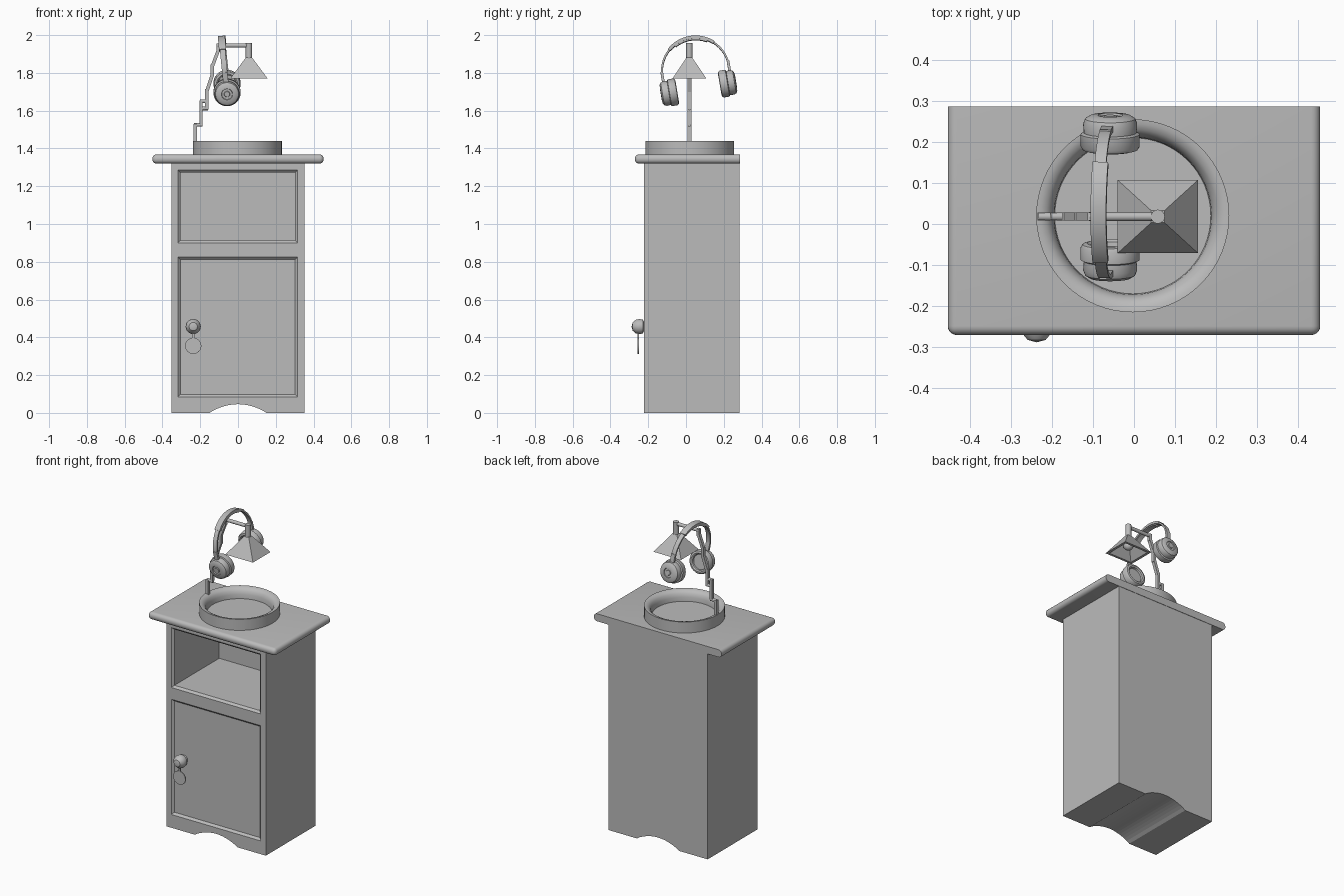
import bpy, bmesh
from math import radians, sqrt, pi, sin, cos
from mathutils import Matrix, Vector

if "Cube" in bpy.data.objects:
    bpy.data.objects.remove(bpy.data.objects["Cube"])

GREY = (0.5, 0.5, 0.5, 1)
grey = bpy.data.materials.new("plain grey")
grey.use_nodes = True
grey.diffuse_color = GREY
grey.node_tree.nodes["Principled BSDF"].inputs["Base Color"].default_value = GREY


def finish(bm, name, matrix=Matrix(), smooth=True):
    """Turn a bmesh into a named, shaded object."""
    bmesh.ops.remove_doubles(bm, verts=bm.verts, dist=0.0001)
    bmesh.ops.recalc_face_normals(bm, faces=bm.faces)
    bm.transform(matrix)
    mesh = bpy.data.meshes.new(name)
    bm.to_mesh(mesh)
    bm.free()
    ob = bpy.data.objects.new(name, mesh)
    bpy.context.collection.objects.link(ob)
    mesh.materials.append(grey)
    if smooth:
        bpy.ops.object.select_all(action='DESELECT')
        ob.select_set(True)
        bpy.context.view_layer.objects.active = ob
        bpy.ops.object.shade_smooth_by_angle(angle=radians(35))
    return ob


def lathe(name, profile, matrix=Matrix(), steps=40, smooth=True):
    """Spin (radius, height) points about z."""
    bm = bmesh.new()
    vs = [bm.verts.new((r, 0, z)) for r, z in profile]
    es = [bm.edges.new(pair) for pair in zip(vs, vs[1:])]
    bmesh.ops.spin(bm, geom=vs + es, cent=(0, 0, 0), axis=(0, 0, 1),
                   angle=2 * pi, steps=steps)
    return finish(bm, name, matrix, smooth)


def rod(name, p, q, radius):
    """Round bar between two points."""
    p, q = Vector(p), Vector(q)
    d = q - p
    turn = Vector((0, 0, 1)).rotation_difference(d).to_matrix().to_4x4()
    h = d.length
    return lathe(name, [(0, 0), (radius, 0), (radius, h), (0, h)],
                 Matrix.Translation(p) @ turn, 16)


def link(name, p, q, width, depth):
    """Flat bar between two points in the xz plane."""
    p, q = Vector(p), Vector(q)
    d = q - p
    turn = Vector((0, 0, 1)).rotation_difference(d).to_matrix().to_4x4()
    bm = bmesh.new()
    bmesh.ops.create_cube(bm, size=1)
    scale = Matrix.Diagonal((width, depth, d.length, 1))
    return finish(bm, name, Matrix.Translation((p + q) / 2) @ turn @ scale, False)


def prism(name, outline, y0, y1, grow=0):
    """Extrude an xz outline from y0 to y1; grow moves the y0 end outwards."""
    bm = bmesh.new()
    cx = sum(x for x, z in outline) / len(outline)
    cz = sum(z for x, z in outline) / len(outline)
    out = lambda v, c: v + (grow if v > c else -grow)
    a = [bm.verts.new((out(x, cx), y0, out(z, cz))) for x, z in outline]
    b = [bm.verts.new((x, y1, z)) for x, z in outline]
    bm.faces.new(a)
    bm.faces.new(b[::-1])
    for i in range(len(a)):
        j = (i + 1) % len(a)
        bm.faces.new((a[i], b[i], b[j], a[j]))
    return finish(bm, name, smooth=False)


def rect(x0, x1, z0, z1):
    return [(x0, z0), (x1, z0), (x1, z1), (x0, z1)]


def cut(ob, cutter):
    mod = ob.modifiers.new("cut", 'BOOLEAN')
    mod.operation = 'DIFFERENCE'
    mod.solver = 'EXACT'
    mod.object = cutter
    bpy.context.view_layer.objects.active = ob
    bpy.ops.object.modifier_apply(modifier=mod.name)
    bpy.data.objects.remove(cutter)


# Cabinet body with an arched foot
FRONT, BACK, HALF, TOP = -0.222, 0.284, 0.353, 1.325
arch = [(-0.15 + 0.3 * i / 16, 0.046 * sin(pi * i / 16) ** 0.8) for i in range(17)]
arch[0], arch[-1] = (-0.15, 0), (0.15, 0)
body = prism("cabinet_body", [(-HALF, 0)] + arch + [(HALF, 0), (HALF, TOP), (-HALF, TOP)],
             FRONT, BACK)

# Bevelled frames of the shelf and door, then the open shelf
IN = 0.013
cut(body, prism("shelf_frame", rect(-0.305, 0.303, 0.913, 1.272), FRONT - IN, FRONT + IN, 2 * IN))
cut(body, prism("door_frame", rect(-0.305, 0.303, 0.098, 0.812), FRONT - IN, FRONT + IN, 2 * IN))
cut(body, prism("shelf_space", rect(-0.305, 0.303, 0.913, 1.272), FRONT, 0.245))

# Table top, rounded everywhere but the back
bm = bmesh.new()
bmesh.ops.create_cube(bm, size=1)
bm.transform(Matrix.Translation((0, 0.008, 1.344)) @ Matrix.Diagonal((0.907, 0.557, 0.048, 1)))
edges = [e for e in bm.edges if min(v.co.y for v in e.verts) < 0]
bmesh.ops.bevel(bm, geom=edges, offset=0.022, segments=5, profile=0.5, affect='EDGES')
finish(bm, "table_top")

# Round basin
lathe("basin", [(0.235, 1.36), (0.235, 1.439), (0.224, 1.438), (0.21, 1.432),
                (0.199, 1.42), (0.192, 1.4), (0.19, 1.374), (0, 1.374)],
      Matrix.Translation((-0.003, 0.02, 0)), 64)

# Door knob with hanging key tag
forward = Matrix.Rotation(radians(90), 4, 'X')
lathe("door_knob", [(0.026, 0), (0.026, 0.012), (0.036, 0.016), (0.04, 0.03),
                    (0.036, 0.047), (0.022, 0.061), (0, 0.066)],
      Matrix.Translation((-0.237, FRONT + IN, 0.457)) @ Matrix.Diagonal((1, 1.2, 1, 1)) @ forward, 32)
lathe("key_tag", [(0, 0), (0.043, 0), (0.043, 0.007), (0, 0.007)],
      Matrix.Translation((-0.237, -0.25, 0.355)) @ forward, 32)
link("key_link", (-0.237, -0.2535, 0.39), (-0.237, -0.2535, 0.44), 0.012, 0.007)

# Jointed lamp stand
Y = 0.018
stand = [((-0.226, 1.43), (-0.226, 1.53)), ((-0.196, 1.53), (-0.196, 1.655)),
         ((-0.166, 1.605), (-0.166, 1.715)), ((-0.166, 1.7), (-0.136, 1.79)),
         ((-0.136, 1.78), (-0.136, 1.845)), ((-0.136, 1.835), (-0.104, 1.92)),
         ((-0.104, 1.91), (-0.104, 1.955))]
for i, ((x0, z0), (x1, z1)) in enumerate(stand):
    link(f"stand_link_{i + 1}", (x0, Y, z0), (x1, Y, z1), 0.018, 0.02)
for x, z in ((-0.21, 1.525), (-0.18, 1.65), (-0.18, 1.612)):
    rod("stand_joint", (x - 0.022, Y, z), (x + 0.022, Y, z), 0.01)
rod("lamp_arm", (-0.11, Y, 1.945), (0.058, Y, 1.945), 0.011)
rod("lamp_stem", (0.058, Y, 1.87), (0.058, Y, 1.958), 0.017)

# Hollow four-sided shade and bulb
R = sqrt(2)
lathe("lamp_shade", [(0, 1.882), (0.016 * R, 1.882), (0.098 * R, 1.771),
                     (0.082 * R, 1.771), (0.012 * R, 1.866), (0, 1.866)],
      Matrix.Translation((0.058, Y, 0)) @ Matrix.Diagonal((1, 0.91, 1, 1))
      @ Matrix.Rotation(radians(45), 4, 'Z'), 4, False)
bm = bmesh.new()
bmesh.ops.create_uvsphere(bm, u_segments=20, v_segments=12, radius=0.03)
finish(bm, "lamp_bulb", Matrix.Translation((0.058, Y, 1.82)))

# Headphones, leaning on the lamp arm
lean = (Matrix.Translation((-0.058, 0.066, 1.72)) @ Matrix.Rotation(radians(9.5), 4, 'X')
        @ Matrix.Rotation(radians(-6), 4, 'Y'))


def band(name, radius, spread, width, thick):
    """Curved strap, spread degrees to either side of the top."""
    bm = bmesh.new()
    a = radians(spread)
    vs = [bm.verts.new((x, r * sin(a), r * cos(a)))
          for x, r in rect(-width / 2, width / 2, radius - thick / 2, radius + thick / 2)]
    es = [bm.edges.new((vs[i], vs[(i + 1) % 4])) for i in range(4)]
    bmesh.ops.spin(bm, geom=vs + es, cent=(0, 0, 0), axis=(1, 0, 0), angle=2 * a, steps=28)
    bmesh.ops.holes_fill(bm, edges=bm.edges, sides=4)
    return finish(bm, name, lean @ Matrix.Translation((0, 0, 0.092)))


band("headband", 0.178, 95, 0.028, 0.01)
band("headband_cover", 0.179, 42, 0.038, 0.016)
band("headband_cushion", 0.169, 30, 0.03, 0.01)

for side, name in ((-1, "front"), (1, "back")):
    out = lean @ Matrix.Rotation(radians(-90 * side), 4, 'X')
    # Ear pad with a hollow middle, then the domed shell
    lathe(name + "_ear_pad", [(0, 0.13), (0.046, 0.13), (0.048, 0.119), (0.056, 0.114),
                              (0.067, 0.117), (0.072, 0.125), (0.072, 0.155), (0.064, 0.159),
                              (0, 0.159)], out)
    lathe(name + "_ear_shell", [(0.064, 0.155), (0.066, 0.18), (0.061, 0.193), (0.05, 0.2),
                                (0.03, 0.202), (0.028, 0.197), (0.016, 0.197),
                                (0.014, 0.201), (0, 0.201)], out)
    link(name + "_slider", lean @ Vector((0, side * 0.178, 0.03)),
         lean @ Vector((0, side * 0.178, 0.115)), 0.028, 0.014)
